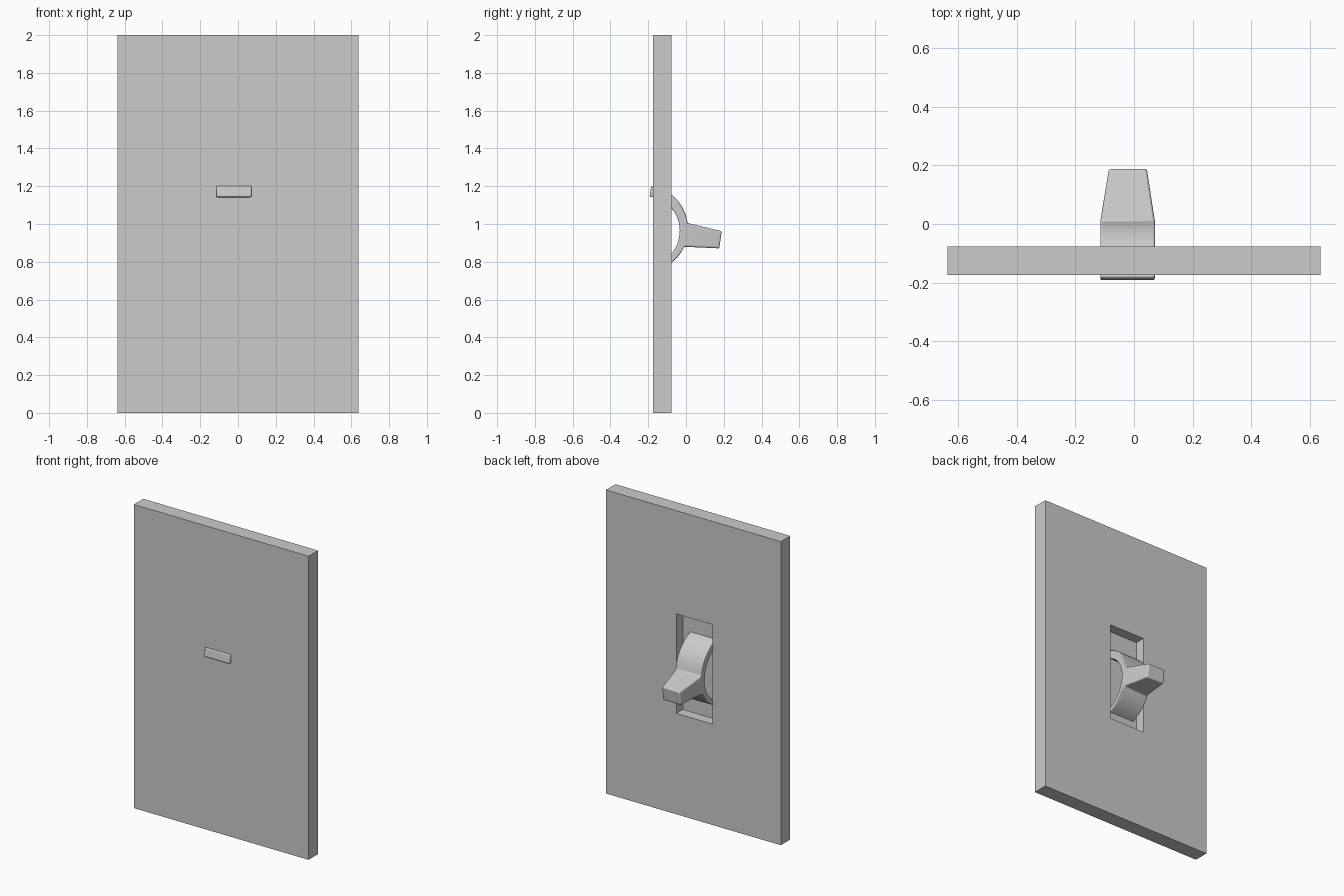
import bpy, bmesh, math
from mathutils import Vector

if "Cube" in bpy.data.objects:
    bpy.data.objects.remove(bpy.data.objects["Cube"])

def material(name, v):
    m = bpy.data.materials.new(name)
    m.diffuse_color = (v, v, v, 1)
    m.use_nodes = True
    m.node_tree.nodes["Principled BSDF"].inputs["Base Color"].default_value = m.diffuse_color
    return m

def finish(name, bm, mat):
    bmesh.ops.recalc_face_normals(bm, faces=bm.faces)
    me = bpy.data.meshes.new(name)
    bm.to_mesh(me)
    bm.free()
    me.materials.append(mat)
    ob = bpy.data.objects.new(name, me)
    bpy.context.collection.objects.link(ob)
    return ob

def loft(bm, rings):
    """Bridge closed rings of points in order and cap both ends."""
    vs = [[bm.verts.new(p) for p in r] for r in rings]
    n = len(vs[0])
    for a, b in zip(vs, vs[1:]):
        for i in range(n):
            bm.faces.new((a[i], a[(i + 1) % n], b[(i + 1) % n], b[i]))
    bm.faces.new(vs[0])
    bm.faces.new(vs[-1])
    return vs

grey = material("plate grey", 0.6)

# wall plate with a blind recess in its +y side
def rect(x0, x1, z0, z1, y):
    return [(x0, y, z0), (x1, y, z0), (x1, y, z1), (x0, y, z1)]

bm = bmesh.new()
outer, hole = (-0.637, 0.637, 0, 2), (-0.138, 0.123, 0.665, 1.32)
loft(bm, [rect(*outer, -0.175), rect(*outer, -0.077),
          rect(*hole, -0.077), rect(*hole, -0.143)])
finish("wall_plate", bm, grey)

# toggle: curved rocker with a tapered lever pulled out of its outer side
CY, CZ, R = -0.22, 0.975, 0.231
X0, X1 = -0.115, 0.071
TOP, L1, L0, BOT = 81, 7.5, -24.4, -72

def steps(a, b, n):
    return [a + (b - a) * i / n for i in range(n)]

angles = steps(BOT, L0, 5) + steps(L0, L1, 3) + steps(L1, TOP, 7) + [TOP]

def arc_point(x, r, deg):
    a = math.radians(deg)
    return (x, CY + r * math.cos(a), CZ + r * math.sin(a))

rings = []
for a in angles:
    t = (a - BOT) / (TOP - BOT)
    ri = 0.2 - 0.028 * t
    rings.append([arc_point(X0, R, a), arc_point(X1, R, a),
                  arc_point(X1, ri, a), arc_point(X0, ri, a)])
bm = bmesh.new()
vs = loft(bm, rings)

# lever
base = vs[5:9]
for a, b in zip(base, base[1:]):
    bm.faces.remove(bm.faces.get((a[0], a[1], b[1], b[0])))
lo, hi = Vector((0, 0.176, 0.871)), Vector((0, 0.189, 0.962))
tip = []
for i in range(4):
    p = lo.lerp(hi, i / 3)
    tip.append([bm.verts.new((x, p.y, p.z)) for x in (-0.086, 0.044)])
for i in range(3):
    a, b, c, d = base[i], base[i + 1], tip[i], tip[i + 1]
    bm.faces.new((c[0], c[1], d[1], d[0]))
    for s in (0, 1):
        bm.faces.new((a[s], b[s], d[s], c[s]))
for i in (0, 3):
    bm.faces.new((base[i][0], base[i][1], tip[i][1], tip[i][0]))

toggle = finish("toggle_switch", bm, grey)
bev = toggle.modifiers.new("soft edges", 'BEVEL')
bev.width = 0.007
bev.segments = 3
bev.angle_limit = math.radians(30)
bpy.context.view_layer.objects.active = toggle
toggle.select_set(True)
bpy.ops.object.shade_smooth_by_angle(angle=math.radians(60))
